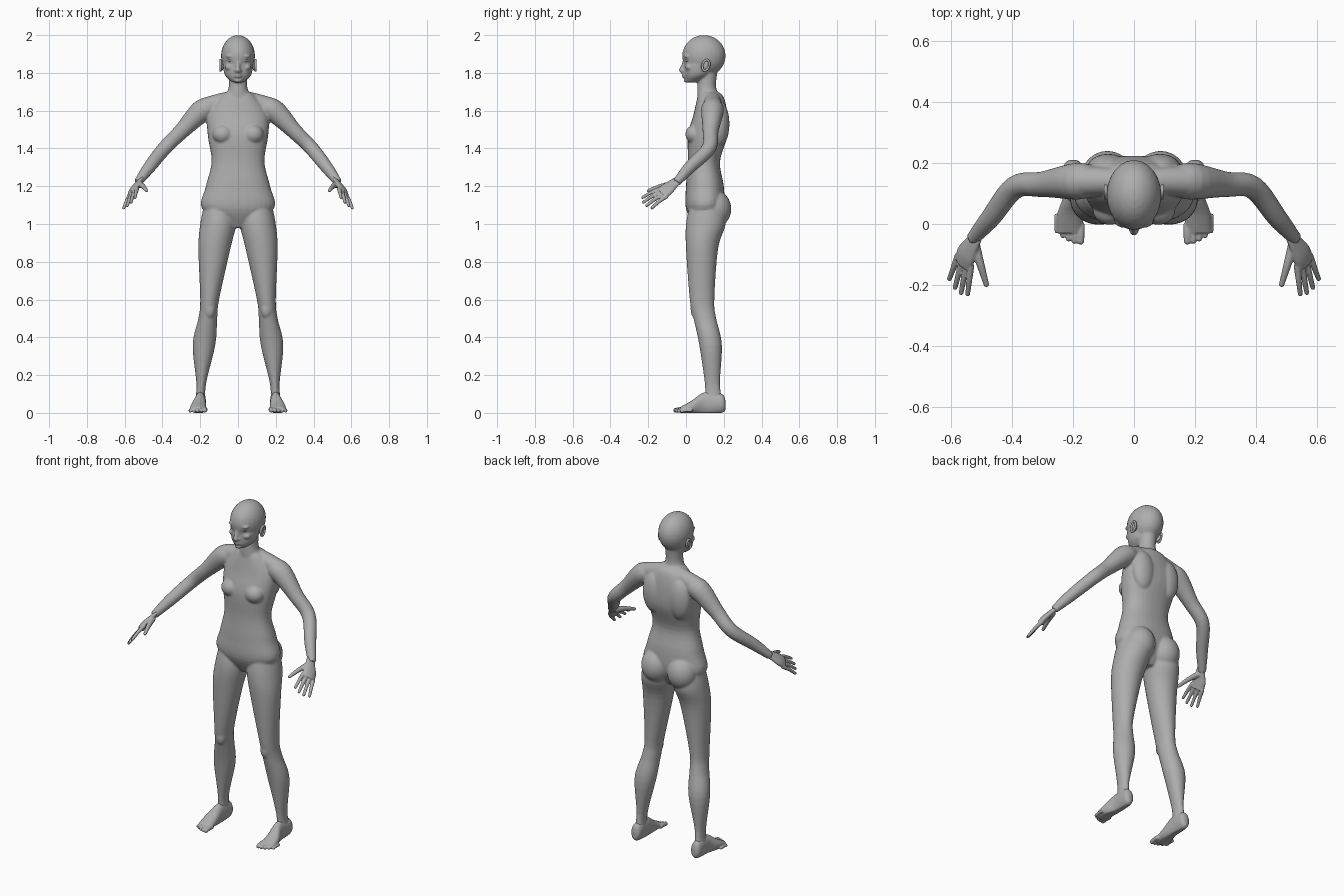
import bpy, bmesh, math
from mathutils import Vector, Matrix

default_cube = bpy.data.objects.get("Cube")
if default_cube:
    bpy.data.objects.remove(default_cube, do_unlink=True)

grey = (.42, .42, .42, 1)
skin = bpy.data.materials.new("plain_grey")
skin.use_nodes = True
skin.diffuse_color = grey
skin.node_tree.nodes["Principled BSDF"].inputs["Base Color"].default_value = grey

ACROSS, FORWARD = Vector((1, 0, 0)), Vector((0, 1, 0))


def spline(rows, steps=5):
    """Smooth a few rows of numbers into many."""
    points = [Vector(row) for row in rows]
    points = [points[0], *points, points[-1]]
    result = []
    for before, start, end, after in zip(points, points[1:], points[2:], points[3:]):
        leave, arrive = (end - before) / 2, (after - start) / 2
        for step in range(steps):
            t = step / steps
            ease = t * t * (3 - 2 * t)
            result.append(start.lerp(end, ease) + leave * t * (1 - t) ** 2 - arrive * t * t * (1 - t))
    return result + [points[-1]]


def skin_rings(bm, rings):
    """Bridge rings of points into a closed tube."""
    loops = [[bm.verts.new(point) for point in ring] for ring in rings]
    for lower, upper in zip(loops, loops[1:]):
        for k in range(len(lower)):
            bm.faces.new((lower[k - 1], lower[k], upper[k], upper[k - 1]))
    bm.faces.new(loops[0])
    bm.faces.new(loops[-1])


def oval(centre, u, v, sides=32, power=2):
    """A rounded ring spanned by two half axes."""
    ring = []
    for k in range(sides):
        angle = math.tau * k / sides
        c, s = math.cos(angle), math.sin(angle)
        ring.append(centre + u * math.copysign(abs(c) ** (2 / power), c)
                    + v * math.copysign(abs(s) ** (2 / power), s))
    return ring


def trunk(bm, rows, power=2):
    """Stack level ovals given as height, inner x, outer x, front, back."""
    rings = []
    for z, inner, outer, front, back in spline(rows):
        centre = Vector(((inner + outer) / 2, (front + back) / 2, z))
        rings.append(oval(centre, ACROSS * (outer - inner) / 2, FORWARD * (back - front) / 2, power=power))
    skin_rings(bm, rings)


def limb(bm, rows, side, flatten=1):
    """Sweep an oval along rows of x, y, z, radius."""
    rows = spline(rows)
    rings = []
    for i, row in enumerate(rows):
        ahead, behind = rows[min(i + 1, len(rows) - 1)], rows[max(i - 1, 0)]
        along = (ahead - behind).xyz.normalized()
        v = along.cross(side).normalized()
        rings.append(oval(row.xyz, v.cross(along) * row.w, v * row.w * flatten))
    skin_rings(bm, rings)


def ball(bm, centre, size):
    place = Matrix.Translation(centre) @ Matrix.Diagonal((*size, 1))
    bmesh.ops.create_uvsphere(bm, u_segments=24, v_segments=16, radius=1, matrix=place)


def digit(bm, root, tip, thick, thin, side, arch):
    """A finger or toe: slightly arched, tapering, rounded at both ends."""
    middle = root.lerp(tip, .5) + Vector((0, 0, arch))
    limb(bm, [(*root, thick), (*middle, (thick + thin) / 2), (*tip, thin)], side)
    ball(bm, root, [thick] * 3)
    ball(bm, tip, [thin] * 3)


def finish(name, bm, voxel=0, softness=0):
    """Turn a bmesh into an object, fusing overlapping pieces if a voxel size is given."""
    bmesh.ops.recalc_face_normals(bm, faces=bm.faces)
    for face in bm.faces:
        face.smooth = True
    mesh = bpy.data.meshes.new(name)
    bm.to_mesh(mesh)
    bm.free()
    mesh.materials.append(skin)
    part = bpy.data.objects.new(name, mesh)
    bpy.context.collection.objects.link(part)
    if voxel:
        fuse = part.modifiers.new("fuse", 'REMESH')
        fuse.mode, fuse.voxel_size, fuse.use_smooth_shade = 'VOXEL', voxel, True
        soften = part.modifiers.new("soften", 'SMOOTH')
        soften.iterations = softness


def mirrored(sign, *point):
    return Vector((sign * point[0], *point[1:]))


# Torso and neck: height, half width, front, back
body = bmesh.new()
torso = [(.98, .04, .05, .15), (1.08, .19, 0, .2), (1.2, .17, 0, .2), (1.33, .14, .01, .18),
         (1.47, .16, .01, .22), (1.58, .16, .04, .22), (1.67, .1, .06, .2), (1.7, .06, .07, .17)]
neck = [(1.65, .09, .06, .2), (1.72, .05, .06, .16), (1.83, .05, .07, .17)]
face_shape = [(1.75, .03, 0, .06), (1.79, .07, -.01, .13), (1.86, .08, -.01, .16), (1.92, .07, 0, .15)]
for rows, power in ((torso, 2.3), (neck, 2), (face_shape, 2)):
    trunk(body, [(z, -half, half, front, back) for z, half, front, back in rows], power)

# Skull, nose, lips and chin
ball(body, (0, .095, 1.89), (.09, .115, .11))
limb(body, [(0, 0, 1.88, .01), (0, -.02, 1.83, .01), (0, -.024, 1.815, .014), (0, -.01, 1.8, .01)], ACROSS)
for lip in (1.79, 1.78):
    ball(body, (0, -.01, lip), (.02, .013, .006))
ball(body, (0, 0, 1.76), (.02, .013, .012))

leg = [(1.1, .02, .18, .02, .2), (1, .01, .2, 0, .21), (.87, .04, .21, 0, .17), (.6, .1, .2, .02, .15),
       (.5, .11, .21, .04, .16), (.36, .12, .24, .07, .19), (.15, .17, .22, .1, .18), (.05, .17, .23, .1, .2)]
arm = [(.13, .14, 1.61, .05), (.19, .14, 1.6, .06), (.3, .13, 1.49, .042), (.39, .12, 1.4, .038),
       (.47, .02, 1.3, .033), (.53, -.05, 1.22, .022)]
trapezius = [(0, .13, 1.67, .04), (.08, .14, 1.65, .045), (.17, .14, 1.62, .05)]
swellings = {
    "chest": ((.08, .045, 1.475), (.055, .048, .05)),
    "shoulder_blade": ((.085, .18, 1.53), (.07, .05, .12)),
    "buttock": ((.087, .15, 1.08), (.088, .09, .1)),
    "kneecap": ((.15, .05, .55), (.03, .026, .05)),
    "brow": ((.036, .006, 1.888), (.03, .019, .009)),
    "cheek": ((.045, .018, 1.83), (.024, .022, .018)),
    "nostril": ((.012, -.013, 1.81), (.008, .011, .007)),
}
for sign in (1, -1):
    trunk(body, [(z, sign * inner, sign * outer, front, back) for z, inner, outer, front, back in leg])
    for rows in (arm, trapezius):
        limb(body, [mirrored(sign, *row) for row in rows], FORWARD)
    for centre, size in swellings.values():
        ball(body, mirrored(sign, *centre), size)
finish("body", body, .006, 5)

palm = [(.51, -.03, 1.24, .023), (.53, -.065, 1.215, .03), (.55, -.1, 1.185, .04), (.56, -.13, 1.16, .04)]
foot_rows = [(.2, .21, .04, .01, .02), (.2, .19, .05, .03, .05), (.2, .1, .05, .03, .06),
             (.21, .03, .03, .042, .035), (.21, -.03, .015, .042, .016)]

for sign, label in ((1, "left"), (-1, "right")):
    # Hand: palm, then four fingers spaced from index to little, then thumb
    hand = bmesh.new()
    spread = mirrored(sign, .6, .55, -.6)
    limb(hand, [mirrored(sign, *row) for row in palm], spread, flatten=.45)
    first_root, last_root = mirrored(sign, .535, -.14, 1.185), mirrored(sign, .577, -.105, 1.145)
    first_tip, last_tip = mirrored(sign, .545, -.23, 1.14), mirrored(sign, .605, -.18, 1.085)
    for i in range(4):
        t = i / 3
        reach = (first_tip - first_root) * t * (1 - t) * .6
        digit(hand, first_root.lerp(last_root, t), first_tip.lerp(last_tip, t) + reach,
              .0115, .008, spread, .004)
    digit(hand, mirrored(sign, .52, -.075, 1.21), mirrored(sign, .484, -.198, 1.177),
          .017, .009, spread, .005)
    finish(label + "_hand", hand, .0035, 3)

    # Foot: heel to ball with a flat sole, then toes shrinking outwards
    foot = bmesh.new()
    rings = []
    for x, y, z, half, tall in spline(foot_rows):
        ring = oval(Vector((sign * x, y, z)), ACROSS * half, Vector((0, 0, tall)))
        for point in ring:
            point.z = max(point.z, 0)
        rings.append(ring)
    skin_rings(foot, rings)
    for i in range(5):
        radius = .014 - .0013 * i
        tip = mirrored(sign, .175 + .0195 * i, .002 * i * i - .056, radius)
        digit(foot, tip + Vector((0, .05, .004)), tip, radius, radius * .85, ACROSS, .002)
    finish(label + "_foot", foot, .0035, 3)

    # Eye, and ear with a raised rim
    eye = bmesh.new()
    ball(eye, mirrored(sign, .037, .011, 1.865), (.018, .017, .0085))
    finish(label + "_eye", eye)
    ear = bmesh.new()
    middle = mirrored(sign, .085, .105, 1.84)
    ball(ear, middle, (.01, .019, .027))
    rim = []
    for angle in (math.tau * k / 16 for k in range(17)):
        up, back = math.sin(angle), math.cos(angle)
        rim.append((*(middle + mirrored(sign, .008, .018 * back + .005 * up, .028 * up)), .006))
    limb(ear, rim, ACROSS)
    finish(label + "_ear", ear)
